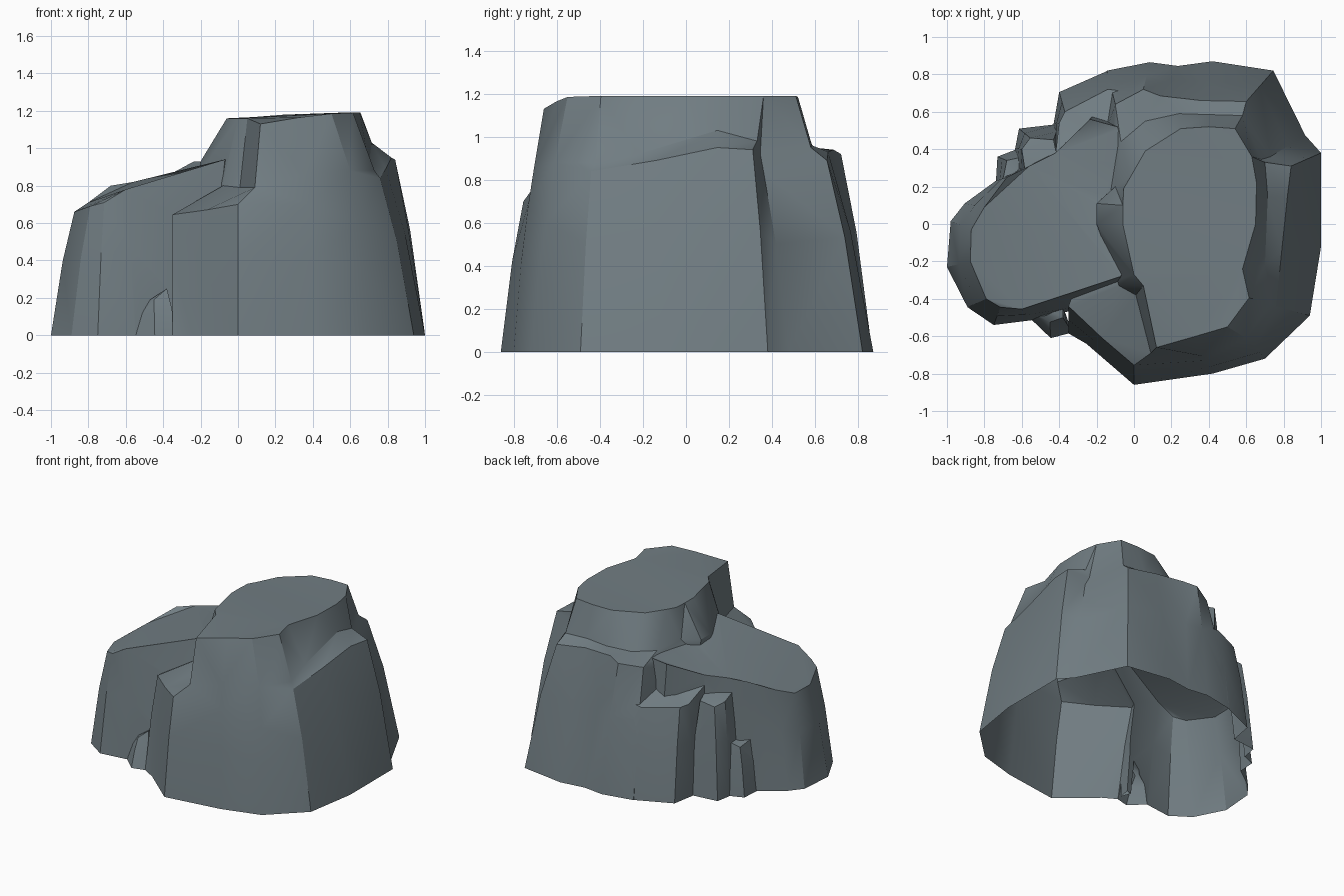
import bpy, bmesh

stone = bpy.data.materials.new("slate_grey_stone")
stone.diffuse_color = (0.165, 0.205, 0.225, 1)
count = 0


def loft(name, base, *rings):
    """Closed rock mass: 2D base outline, then 3D rings with matching corners, capped."""
    global count
    count += 1
    depth = -0.05 - 0.02 * count          # buried roots of differing depth, trimmed later
    under = [(x, y, depth) for x, y in base]
    ground = [(x, y, 0) for x, y in base]
    # weathered bulge part way up the wall
    mid = [(x + (t[0] - x) * .5, y + (t[1] - y) * .5, t[2] * .6)
           for (x, y), t in zip(base, rings[0])]
    bm = bmesh.new()
    loops = [[bm.verts.new(p) for p in r] for r in (under, ground, mid, *rings)]
    n = len(base)
    for lo, hi in zip(loops, loops[1:]):
        for i in range(n):
            j = (i + 1) % n
            bm.faces.new((lo[i], lo[j], hi[j], hi[i]))
    bm.faces.new(loops[0][::-1])
    bm.faces.new(loops[-1])
    bmesh.ops.triangulate(bm, faces=bm.faces[:])
    bmesh.ops.recalc_face_normals(bm, faces=bm.faces[:])
    me = bpy.data.meshes.new(name)
    bm.to_mesh(me)
    bm.free()
    ob = bpy.data.objects.new(name, me)
    bpy.context.collection.objects.link(ob)
    me.materials.append(stone)
    return ob


# Main rock: base, shoulder ledge, foot of crown, crown rim
base = [(0, -.86), (.42, -.80), (.70, -.72), (.94, -.49), (1, -.12), (1, .12),
        (1, .38), (.915, .475), (.745, .82), (.42, .87), (.235, .845), (.085, .865),
        (-.145, .82), (-.3, .3), (-.3, 0), (-.3, -.3), (-.35, -.585), (-.255, -.64)]
shoulder = [(0, -.755, .70), (.38, -.73, .70), (.65, -.65, .60), (.76, -.44, .84),
            (.79, -.14, .89), (.82, .145, .95), (.84, .31, .94), (.73, .36, .84),
            (.60, .655, .89), (.36, .66, .93), (.14, .685, .94), (.05, .72, .92),
            (-.10, .64, .90), (-.10, .40, .90), (-.19, .12, .80), (-.2, 0, .70),
            (-.35, -.44, .645), (-.17, -.61, .67)]
foot = [(.09, -.69, .79), (.36, -.705, .86), (.60, -.61, .88), (.73, -.42, .88),
        (.70, -.22, .92), (.715, .145, 1.03), (.70, .33, .98), (.68, .345, .92),
        (.58, .58, .95), (.40, .585, .96), (.24, .59, .95), (.06, .55, .94),
        (-.07, .44, .94), (-.10, .20, .94), (-.20, .11, .93), (-.2, 0, .93),
        (-.08, -.33, .80), (.01, -.38, .79)]
rim = [(.12, -.66, 1.13), (.33, -.60, 1.165), (.50, -.55, 1.185), (.615, -.395, 1.19),
       (.58, -.24, 1.19), (.65, 0, 1.19), (.655, .22, 1.19), (.63, .36, 1.19),
       (.54, .51, 1.19), (.40, .52, 1.185), (.25, .51, 1.18), (.06, .39, 1.165),
       (-.02, .25, 1.16), (-.055, .19, 1.16), (-.06, .10, 1.16), (-.06, 0, 1.16),
       (0, -.27, 1.16), (.05, -.33, 1.16)]
rock = loft("rock", base, shoulder, foot, rim)

# Left lobe with a sloping top
lobe = loft("left_lobe",
            [(-.15, -.42), (-.55, -.515), (-.75, -.54), (-.89, -.445), (-1, -.23),
             (-.98, .015), (-.905, .11), (-.74, .23), (-.55, .33), (-.40, .40),
             (-.20, .60), (-.05, .55), (.05, .20), (.05, 0)],
            [(-.07, -.28, .94), (-.60, -.455, .78), (-.715, -.445, .71), (-.79, -.40, .69),
             (-.875, -.20, .66), (-.87, -.03, .66), (-.80, .09, .71), (-.68, .25, .80),
             (-.56, .31, .82), (-.42, .38, .83), (-.235, .56, .93), (-.09, .52, .92),
             (0, .30, .94), (0, 0, .93)])

# Back ledge between the lobe and the main rock
ledge = loft("back_ledge",
             [(.03, .83), (-.15, .815), (-.40, .705), (-.43, .535), (-.43, .30), (.03, .40)],
             [(.03, .70, .66), (-.14, .72, .645), (-.37, .60, .66), (-.40, .54, .67),
              (-.42, .37, .76), (.03, .45, .78)])

# Two stepped columns and a small wedge at the front
step_tall = loft("tall_step",
                 [(-.40, .535), (-.615, .51), (-.635, .405), (-.635, .25), (-.40, .25)],
                 [(-.43, .45, .67), (-.555, .46, .66), (-.60, .40, .69), (-.58, .27, .72),
                  (-.40, .30, .72)])
step_low = loft("low_step",
                [(-.60, .41), (-.73, .36), (-.74, .20), (-.60, .20)],
                [(-.59, .36, .38), (-.68, .34, .35), (-.70, .24, .38), (-.59, .21, .38)])
wedge = loft("front_wedge",
             [(-.56, -.50), (-.445, -.61), (-.33, -.58), (-.38, -.44)],
             [(-.47, -.49, .19), (-.45, -.525, .19), (-.38, -.50, .25), (-.38, -.44, .25)])

# Fuse the masses into one skin
parts = [lobe, ledge, step_tall, step_low, wedge]
for p in parts:
    m = rock.modifiers.new(p.name, 'BOOLEAN')
    m.operation = 'UNION'
    m.solver = 'EXACT'
    m.use_self = True
    m.object = p
dg = bpy.context.evaluated_depsgraph_get()
fused = bpy.data.meshes.new_from_object(rock.evaluated_get(dg))
rock.modifiers.clear()
rock.data = fused
for p in parts:
    bpy.data.objects.remove(p, do_unlink=True)

# Trim at ground level, leaving the underside open
bm = bmesh.new()
bm.from_mesh(fused)
bmesh.ops.bisect_plane(bm, geom=bm.verts[:] + bm.edges[:] + bm.faces[:], dist=1e-5,
                       plane_co=(0, 0, 0), plane_no=(0, 0, 1), clear_inner=True)
bm.to_mesh(fused)
bm.free()
fused.materials.clear()
fused.materials.append(stone)
for f in fused.polygons:
    f.material_index = 0

# Keep edges crisp, soften the shallow bends
bpy.context.view_layer.objects.active = rock
rock.select_set(True)
bpy.ops.object.shade_smooth_by_angle(angle=0.52)
